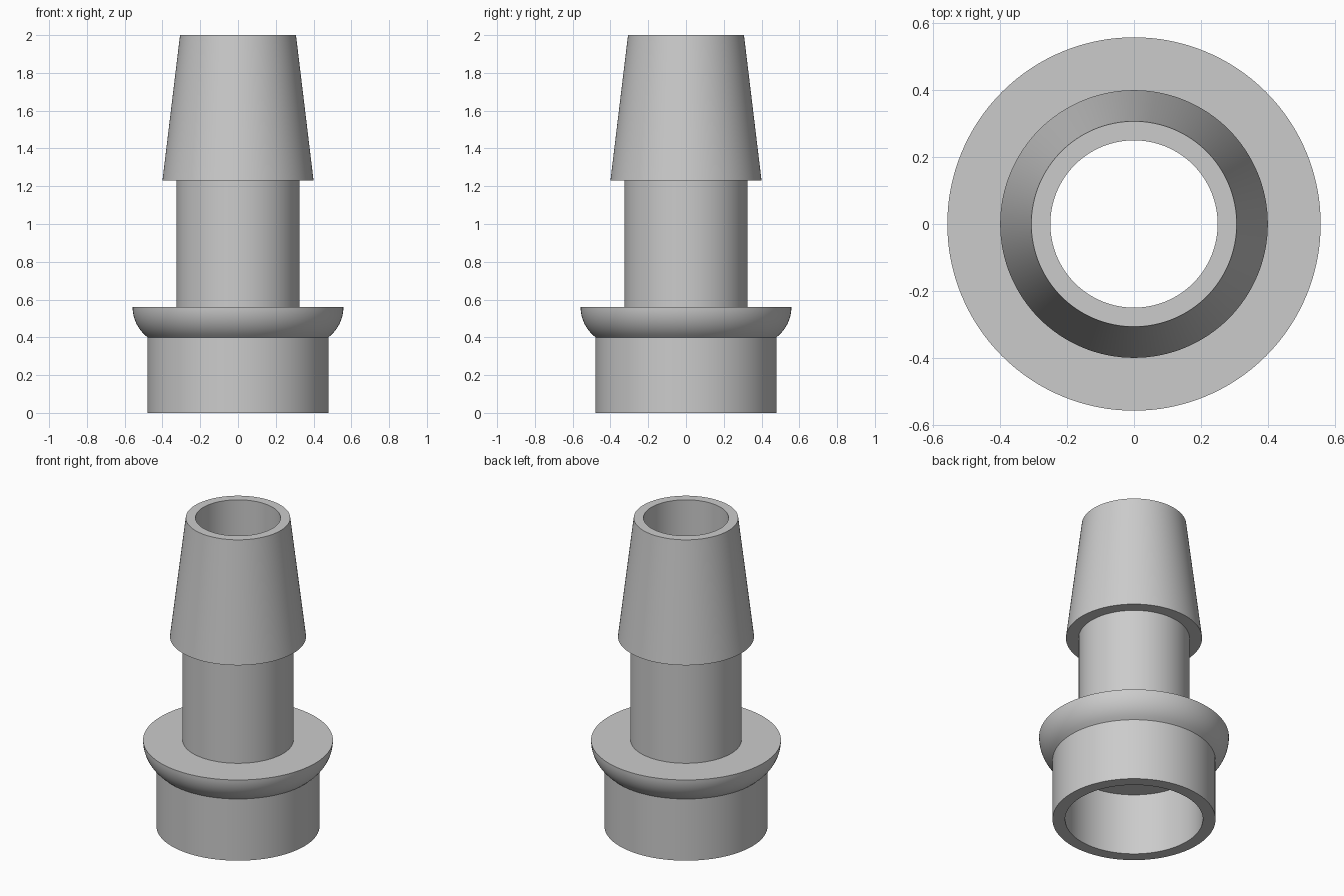
import bpy, bmesh, math

if "Cube" in bpy.data.objects:
    bpy.data.objects.remove(bpy.data.objects["Cube"])

SEGMENTS = 128

grey = bpy.data.materials.new("light_grey")
grey.diffuse_color = (0.6, 0.6, 0.6, 1)
grey.use_nodes = True
grey.node_tree.nodes["Principled BSDF"].inputs["Base Color"].default_value = grey.diffuse_color


def revolve(name, profile):
    """Spin a closed (radius, height) profile around the z axis."""
    bm = bmesh.new()
    rings = []
    for i in range(SEGMENTS):
        a = 2 * math.pi * i / SEGMENTS
        rings.append([bm.verts.new((r * math.cos(a), r * math.sin(a), z)) for r, z in profile])
    n = len(profile)
    for i in range(SEGMENTS):
        a, b = rings[i], rings[(i + 1) % SEGMENTS]
        for j in range(n):
            k = (j + 1) % n
            bm.faces.new((a[j], b[j], b[k], a[k]))
    bmesh.ops.recalc_face_normals(bm, faces=bm.faces)
    mesh = bpy.data.meshes.new(name)
    bm.to_mesh(mesh)
    bm.free()
    mesh.materials.append(grey)
    obj = bpy.data.objects.new(name, mesh)
    bpy.context.collection.objects.link(obj)
    bpy.context.view_layer.objects.active = obj
    obj.select_set(True)
    bpy.ops.object.shade_smooth_by_angle(angle=math.radians(25))
    obj.select_set(False)
    return obj


# Rounded underside of the flange: arc ending vertical at the flat top
R, cx, cz = 0.2, 0.358, 0.56
sweep = math.asin(0.16 / R)
flange = [(cx + R * math.cos(t), cz + R * math.sin(t))
          for t in (-sweep * (1 - i / 12) for i in range(13))]

# Whole fitting: socket, flange, neck, tapered barb, then the stepped bore
profile = [(0.405, 0), (0.479, 0)]            # socket rim
profile += [(0.479, 0.4)] + flange[1:]        # socket wall and flange
profile += [(0.326, 0.56), (0.326, 1.23)]     # neck
profile += [(0.4, 1.23), (0.307, 2.0)]        # barb
profile += [(0.25, 2.0), (0.25, 0.4), (0.405, 0.4)]  # bore and socket shoulder
revolve("hose_fitting", profile)
